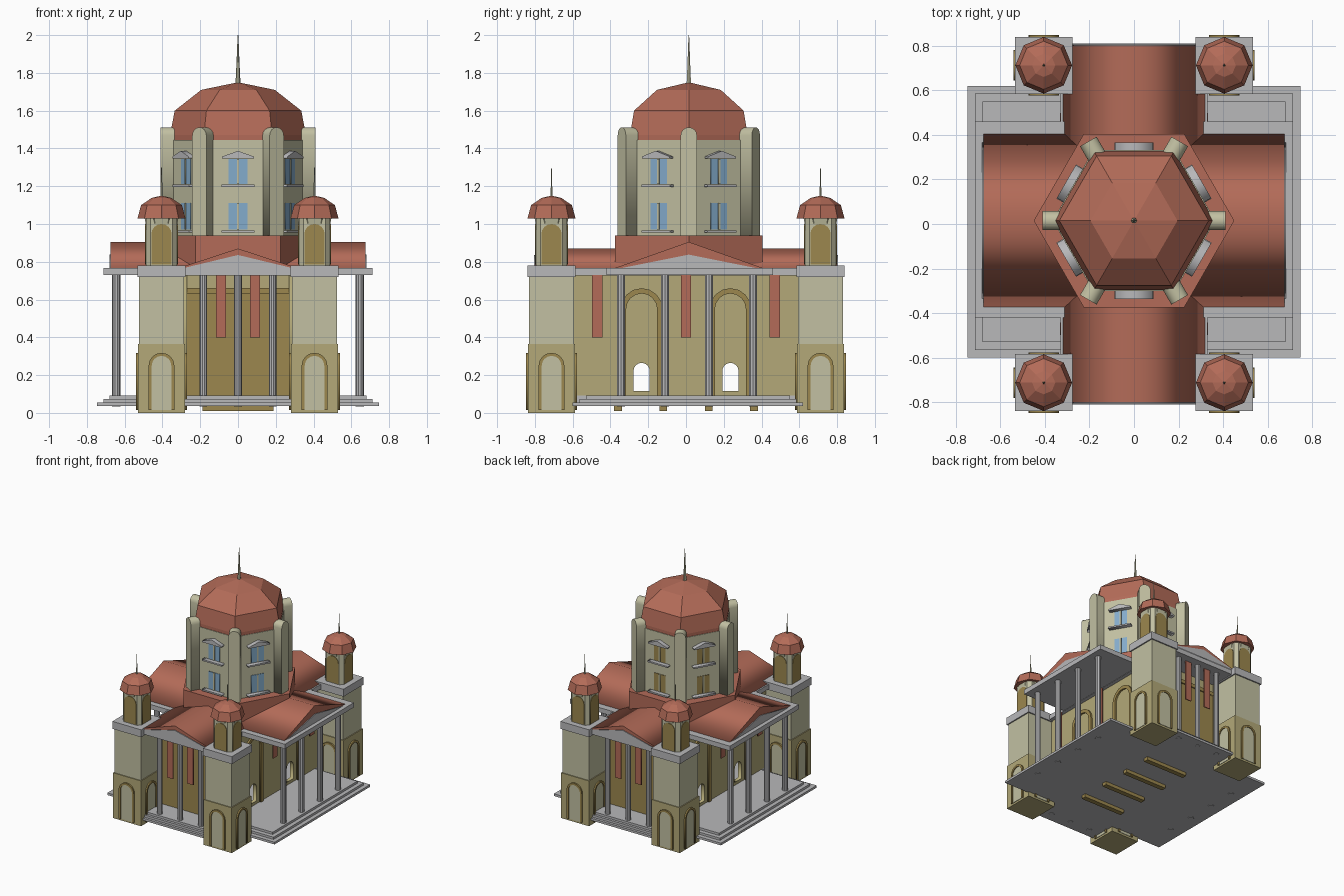
import bpy, math
from mathutils import Matrix, Vector

if "Cube" in bpy.data.objects:
    bpy.data.objects.remove(bpy.data.objects["Cube"])

def material(name, hexcol):
    m = bpy.data.materials.new(name)
    rgb = [int(hexcol[i:i + 2], 16) / 255 for i in (0, 2, 4)]
    m.diffuse_color = [((c + 0.055) / 1.055) ** 2.4 for c in rgb] + [1]
    m.use_nodes = True
    m.node_tree.nodes["Principled BSDF"].inputs["Base Color"].default_value = m.diffuse_color
    return m

RED = material("roof_red", "B36B58")
PALE = material("pale_stone", "C2C0A2")
TAN = material("tan_stone", "B3A978")
BROWN = material("brown_trim", "9C874E")
GRAY = material("gray_stone", "B8B8BA")
BLUE = material("window_blue", "84ACCC")

def link(name, me, mat):
    me.materials.clear()
    me.materials.append(mat)
    ob = bpy.data.objects.new(name, me)
    bpy.context.collection.objects.link(ob)
    return ob

def lathe(name, profile, n, mat, c=(0, 0), rot=0):
    """Faceted turned shape from (radius, z) points."""
    verts, faces = [], []
    for r, z in profile:
        for i in range(n):
            a = rot + math.tau * i / n
            verts.append((c[0] + r * math.cos(a), c[1] + r * math.sin(a), z))
    for k in range(len(profile) - 1):
        for i in range(n):
            j = (i + 1) % n
            faces.append((k * n + i, k * n + j, k * n + n + j, k * n + n + i))
    faces.append(tuple(reversed(range(n))))
    faces.append(tuple(range(len(verts) - n, len(verts))))
    me = bpy.data.meshes.new(name)
    me.from_pydata(verts, [], faces)
    return link(name, me, mat)

def prism(name, pts, z0, z1, mat):
    n = len(pts)
    verts = [(x, y, z) for z in (z0, z1) for x, y in pts]
    faces = [(i, (i + 1) % n, n + (i + 1) % n, n + i) for i in range(n)]
    faces += [tuple(reversed(range(n))), tuple(range(n, 2 * n))]
    me = bpy.data.meshes.new(name)
    me.from_pydata(verts, [], faces)
    return link(name, me, mat)

def box(name, cx, cy, hx, hy, z0, z1, mat):
    return prism(name, [(cx - hx, cy - hy), (cx + hx, cy - hy),
                        (cx + hx, cy + hy), (cx - hx, cy + hy)], z0, z1, mat)

def plate(name, outlines, deg, dist, depth, mat, c=(0, 0)):
    """Upright panel facing angle deg, from dist to dist+depth out of c; inner outlines are holes."""
    cu = bpy.data.curves.new(name, 'CURVE')
    cu.dimensions, cu.fill_mode, cu.extrude = '2D', 'BOTH', depth / 2
    for pts in outlines:
        s = cu.splines.new('POLY')
        s.points.add(len(pts) - 1)
        for p, (u, v) in zip(s.points, pts):
            p.co = (u, v, 0, 1)
        s.use_cyclic_u = True
    tmp = bpy.data.objects.new(name + "_curve", cu)
    bpy.context.collection.objects.link(tmp)
    bpy.context.view_layer.update()
    me = bpy.data.meshes.new_from_object(tmp.evaluated_get(bpy.context.evaluated_depsgraph_get()))
    bpy.data.objects.remove(tmp)
    a = math.radians(deg)
    n, u = Vector((math.cos(a), math.sin(a), 0)), Vector((-math.sin(a), math.cos(a), 0))
    m = Matrix((u, Vector((0, 0, 1)), n)).transposed().to_4x4()
    m.translation = Vector((c[0], c[1], 0)) + n * (dist + depth / 2)
    me.transform(m)
    return link(name, me, mat)

def rect(u0, u1, v0, v1):
    return [(u0, v0), (u1, v0), (u1, v1), (u0, v1)]

def arch(u, half, z0, top, n=8):
    pts = [(u + half * math.cos(math.pi * i / n), top - half + half * math.sin(math.pi * i / n))
           for i in range(n + 1)]
    return [(u + half, z0)] + pts + [(u - half, z0)]

def arch_frame(u, half, z0, top, t):
    return arch(u, half, z0, top) + arch(u, half - t, z0, top - t)[::-1]

CY = 0.015  # dome and roof centre

# stepped base, running out between the towers
for i in range(3):
    z = 0.037 + 0.018 * i
    box("step", 0, 0.01, 0.746 - 0.033 * i, 0.61 - 0.035 * i, z, z + 0.018, GRAY)
    box("porch_step", 0, 0, 0.3, 0.81 - 0.02 * i, z, z + 0.018, GRAY)
for y in (-0.36, -0.12, 0.12, 0.36):
    box("floor_beam", 0, y, 0.188, 0.02, 0.01, 0.037, BROWN)

# hall walls with arched doorways
for deg in (0, 180):
    doors = [arch(u, 0.043, 0.115, 0.265) for u in (-0.235, 0.235)]
    plate("side_wall", [rect(-0.61, 0.61, 0.08, 0.735)] + doors, deg, 0.27, 0.03, TAN)
    for u in (-0.235, 0.235):
        plate("side_arch", [arch_frame(u, 0.11, 0.09, 0.66, 0.028)], deg, 0.298, 0.016, BROWN)
    for u in (-0.47, 0, 0.47):
        plate("side_banner", [rect(u - 0.027, u + 0.027, 0.4, 0.73)], deg, 0.325, 0.008, RED)
for deg in (-90, 90):
    plate("end_wall", [rect(-0.27, 0.27, 0.08, 0.66)], deg, 0.56, 0.03, BROWN)
    plate("end_wall_top", [rect(-0.27, 0.27, 0.66, 0.735)], deg, 0.56, 0.03, TAN)
    plate("end_ledge", [rect(-0.27, 0.27, 0.63, 0.66)], deg, 0.59, 0.01, BROWN)
    for u in (-0.09, 0.09):
        plate("end_banner", [rect(u - 0.027, u + 0.027, 0.4, 0.73)], deg, 0.73, 0.008, RED)

# columns
for s in (-1, 1):
    for i in range(4):
        lathe("side_column", [(0.022, 0.033), (0.022, 0.74)], 10, GRAY, (s * 0.645, -0.344 + 0.2327 * i))
    for x in (-0.183, 0, 0.183):
        lathe("end_column", [(0.02, 0.033), (0.02, 0.74)], 10, GRAY, (x, s * 0.735))

# cornices, crossing gable roofs and pediments
box("main_cornice", 0, 0.02, 0.713, 0.44, 0.73, 0.768, GRAY)
box("cross_cornice", 0, 0, 0.33, 0.8, 0.728, 0.766, GRAY)
plate("main_roof", [[(-0.397, 0.765), (0.397, 0.765), (0, 0.905)]], 0, -0.675, 1.35, RED, (0, CY))
plate("cross_roof", [[(-0.33, 0.762), (0.33, 0.762), (0, 0.87)]], 90, -0.8, 1.6, RED)
for deg in (0, 180):
    plate("side_pediment", [[(-0.36, 0.766), (0.36, 0.766), (0, 0.838)]], deg, 0.675, 0.006, GRAY, (0, CY))
    plate("end_pediment", [[(-0.3, 0.764), (0.3, 0.764), (0, 0.836)]], deg + 90, 0.8, 0.006, GRAY)

# six-sided drum, dome and spire
lathe("drum_skirt", [(0.45, 0.77), (0.45, 0.94)], 6, RED, (0, CY))
lathe("drum", [(0.365, 0.94), (0.365, 1.444)], 6, PALE, (0, CY))
lathe("dome", [(0.36, 1.444), (0.36, 1.47), (0.335, 1.6), (0.195, 1.71), (0.001, 1.75)], 6, RED, (0, CY))
lathe("spire", [(0.014, 1.73), (0.009, 1.83), (0.002, 2.0)], 6, PALE, (0, CY))
for k in range(6):
    plate("drum_pier", [arch(0, 0.043, 0.94, 1.512)], 60 * k, 0.335, 0.075, PALE, (0, CY))
    deg, d = 30 + 60 * k, 0.316
    for z0, z1 in ((0.97, 1.11), (1.212, 1.345)):
        if deg not in (90, 150):
            plate("window_glass", [rect(-0.05, 0.05, z0, z1)], deg, d - 0.002, 0.006, BLUE, (0, CY))
        else:
            plate("open_window", [rect(-0.05, 0.05, z0, z1)], deg, d - 0.002, 0.006, BROWN, (0, CY))
        plate("window_bar", [rect(-0.006, 0.006, z0, z1)], deg, d, 0.009, PALE, (0, CY))
        plate("window_sill", [rect(-0.088, 0.088, z0 - 0.016, z0 - 0.004)], deg, d - 0.01, 0.045, GRAY, (0, CY))
    plate("window_hood", [[(-0.085, 1.347), (0.085, 1.347), (0.085, 1.357), (0, 1.387), (-0.085, 1.357)]],
          deg, d - 0.01, 0.045, GRAY, (0, CY))

# corner towers
for sx in (-1, 1):
    for sy in (-1, 1):
        c = (sx * 0.405, sy * 0.712)
        box("tower_base", *c, 0.125, 0.125, 0, 0.365, TAN)
        box("tower_shaft", *c, 0.118, 0.118, 0.365, 0.725, PALE)
        box("tower_cap", *c, 0.128, 0.128, 0.72, 0.78, GRAY)
        h, k = 0.083, 0.058
        prism("belfry", [(c[0] + x, c[1] + y) for x, y in
                         ((-k, -h), (k, -h), (h, -k), (h, k), (k, h), (-k, h), (-h, k), (-h, -k))],
              0.78, 1.03, PALE)
        for deg in (0, 90, 180, 270):
            plate("base_arch", [arch_frame(0, 0.068, 0.015, 0.318, 0.016)], deg, 0.124, 0.012, BROWN, c)
            plate("base_niche", [arch(0, 0.053, 0.015, 0.303)], deg, 0.124, 0.005, PALE, c)
            plate("belfry_arch", [arch(0, 0.054, 0.785, 1.0)], deg, h - 0.001, 0.005, BROWN, c)
        lathe("belfry_collar", [(0.088, 0.99), (0.098, 1.035)], 8, PALE, c, math.pi / 8)
        lathe("small_dome", [(0.127, 1.03), (0.108, 1.1), (0.052, 1.138), (0.001, 1.15)], 8, RED, c)
        lathe("finial", [(0.006, 1.14), (0.004, 1.22), (0.001, 1.31)], 6, PALE, c)
